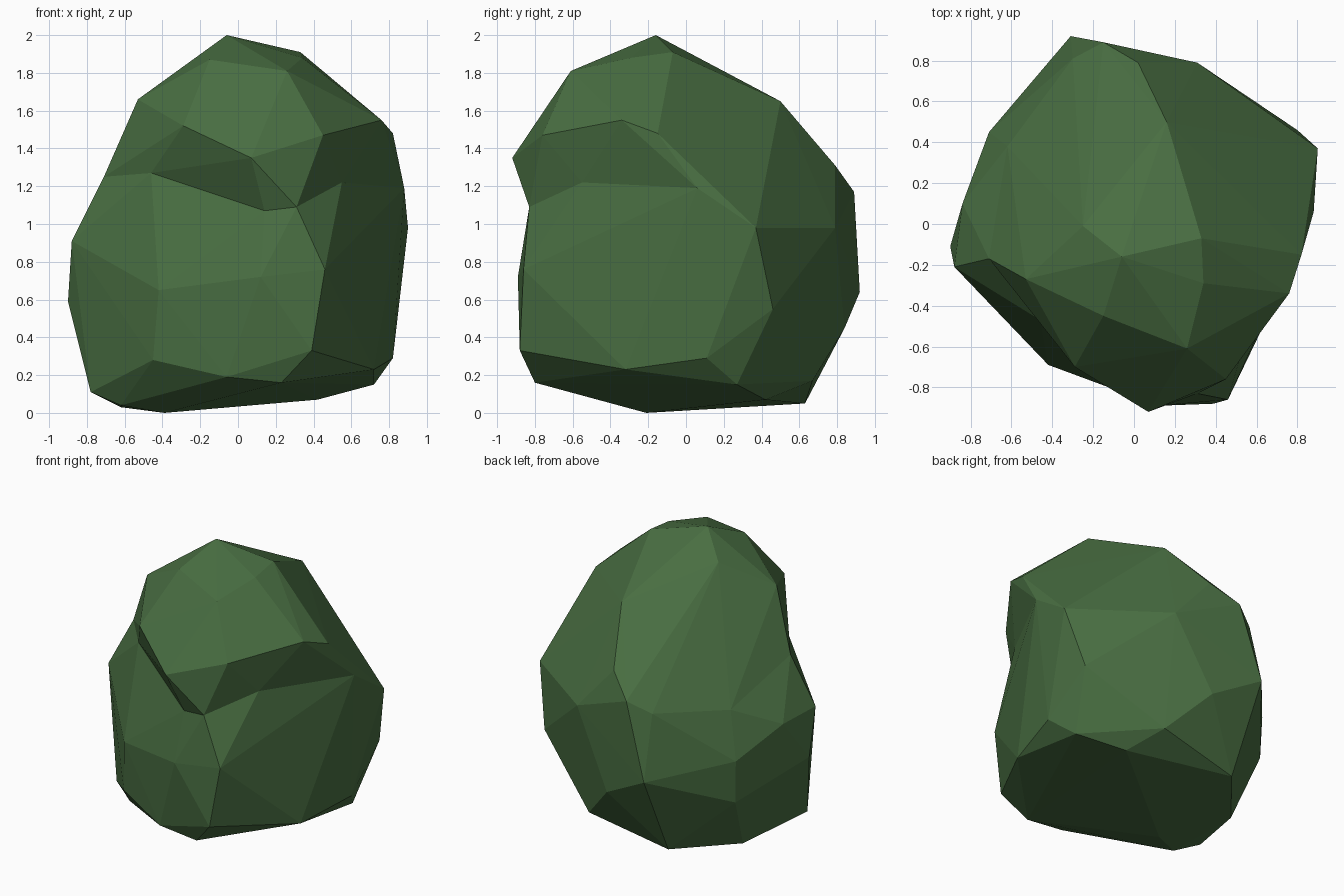
import bpy
import bmesh

# One flat green for the whole boulder
green = bpy.data.materials.new("moss_green")
green.diffuse_color = (0.066, 0.156, 0.054, 1.0)

# Corners of the overhanging upper mass
crown = [
    (-.06, -.16, 2.0), (.33, -.07, 1.91), (-.25, -.01, 1.85), (-.15, -.45, 1.87),
    (.26, -.61, 1.81), (.34, -.29, 1.88), (-.53, -.27, 1.66), (-.29, -.70, 1.52),
    (.07, -.92, 1.35), (.45, -.76, 1.47), (.76, -.34, 1.55), (.82, -.15, 1.48),
]

# Corners shared by both masses: the crease round the front, then the back
crease = [
    (-.71, -.17, 1.25), (-.46, -.47, 1.27), (.14, -.81, 1.07),
    (.31, -.83, 1.09), (.55, -.55, 1.22), (.88, .06, 1.19), (.90, .37, .98),
]
back = [
    (.16, .50, 1.65), (.02, .79, 1.31), (-.15, .89, 1.17),
    (.31, .79, .98), (-.30, .81, 1.09), (-.62, .38, 1.04),
]

# Corners of the lower mass: belly, then the ring round the foot
belly = [
    (.46, -.86, .76), (.12, -.89, .72), (-.42, -.69, .65), (-.90, -.11, .59),
    (-.88, -.21, .91), (-.84, .10, .89), (-.71, .45, .72), (-.70, .44, .42),
    (-.31, .92, .64), (.04, .84, .45), (.80, .46, .55), (.39, -.88, .33),
]
foot = [
    (-.45, -.65, .28), (-.06, -.80, .19), (.23, -.80, .16), (.72, -.32, .23),
    (.82, .11, .29), (.72, .27, .15), (.42, .42, .07), (.30, .67, .17),
    (-.30, .63, .05), (-.62, .24, .03), (-.39, -.21, 0), (-.62, -.34, .04),
    (-.78, -.26, .11),
]


def faceted_mass(name, corners):
    """Wrap a set of corners in a flat-faced convex skin."""
    bm = bmesh.new()
    for c in corners:
        bm.verts.new(c)
    bmesh.ops.convex_hull(bm, input=bm.verts[:])
    loose = [v for v in bm.verts if not v.link_faces]
    bmesh.ops.delete(bm, geom=loose, context='VERTS')
    bmesh.ops.recalc_face_normals(bm, faces=bm.faces[:])
    mesh = bpy.data.meshes.new(name)
    bm.to_mesh(mesh)
    bm.free()
    mesh.materials.append(green)
    obj = bpy.data.objects.new(name, mesh)
    bpy.context.collection.objects.link(obj)
    return obj


faceted_mass("upper_rock", crown + crease + back)
faceted_mass("lower_rock", crease + back + belly + foot)
